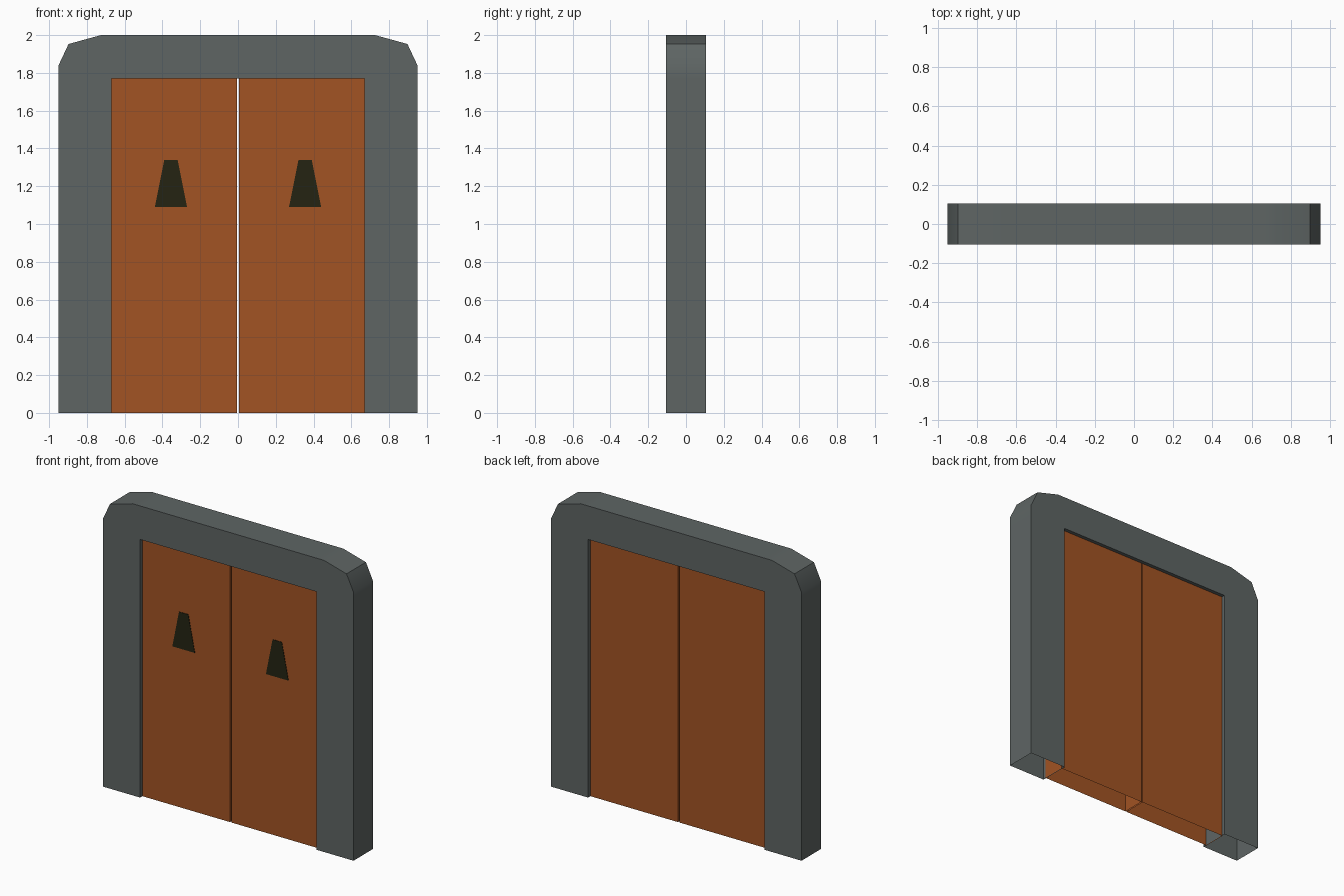
import bpy, bmesh, math

if "Cube" in bpy.data.objects:
    bpy.data.objects.remove(bpy.data.objects["Cube"])


def material(name, rgb):
    m = bpy.data.materials.new(name)
    m.diffuse_color = (*rgb, 1)
    m.use_nodes = True
    m.node_tree.nodes["Principled BSDF"].inputs["Base Color"].default_value = m.diffuse_color
    return m


STONE = material("grey stone", (0.112, 0.13, 0.127))
WOOD = material("orange wood", (0.36, 0.087, 0.017))
DARK = material("dark window", (0.018, 0.017, 0.006))


def prism(name, pts, y0, y1, mat, open_base=True):
    """Extrude an x/z outline along y; edges lying on z = 0 stay open."""
    bm = bmesh.new()
    front = [bm.verts.new((x, y0, z)) for x, z in pts]
    back = [bm.verts.new((x, y1, z)) for x, z in pts]
    bm.faces.new(front)
    bm.faces.new(back[::-1])
    for i in range(len(pts)):
        j = (i + 1) % len(pts)
        if open_base and pts[i][1] == 0 and pts[j][1] == 0:
            continue
        bm.faces.new((front[j], front[i], back[i], back[j]))
    bm.normal_update()
    me = bpy.data.meshes.new(name)
    bm.to_mesh(me)
    bm.free()
    me.materials.append(mat)
    ob = bpy.data.objects.new(name, me)
    bpy.context.collection.objects.link(ob)
    return ob


# Surrounding frame, hollow and open underneath
half = [(0.67, 0), (0.95, 0), (0.95, 1.77), (0.95, 1.84),
        (0.897, 1.953), (0.725, 2.0), (0.67, 2.0)]
right = [(0.67, 1.77)] + half
left = [(-x, z) for x, z in reversed(right)]
frame = prism("frame", right + left, -0.105, 0.105, STONE)
bpy.context.view_layer.objects.active = frame
frame.select_set(True)
bpy.ops.object.shade_smooth_by_angle(angle=math.radians(30))

for side, s in (("right", 1), ("left", -1)):
    def outline(pts):
        return pts if s > 0 else [(-x, z) for x, z in reversed(pts)]

    # Door leaf, tucked slightly into the frame
    prism("door_" + side, outline([(0.005, 0), (0.675, 0), (0.675, 1.775), (0.005, 1.775)]),
          -0.08, 0.08, WOOD)
    # Tapered window plate on the front only
    prism("window_" + side, outline([(0.27, 1.09), (0.44, 1.09), (0.39, 1.34), (0.32, 1.34)]),
          -0.083, -0.079, DARK, False)
